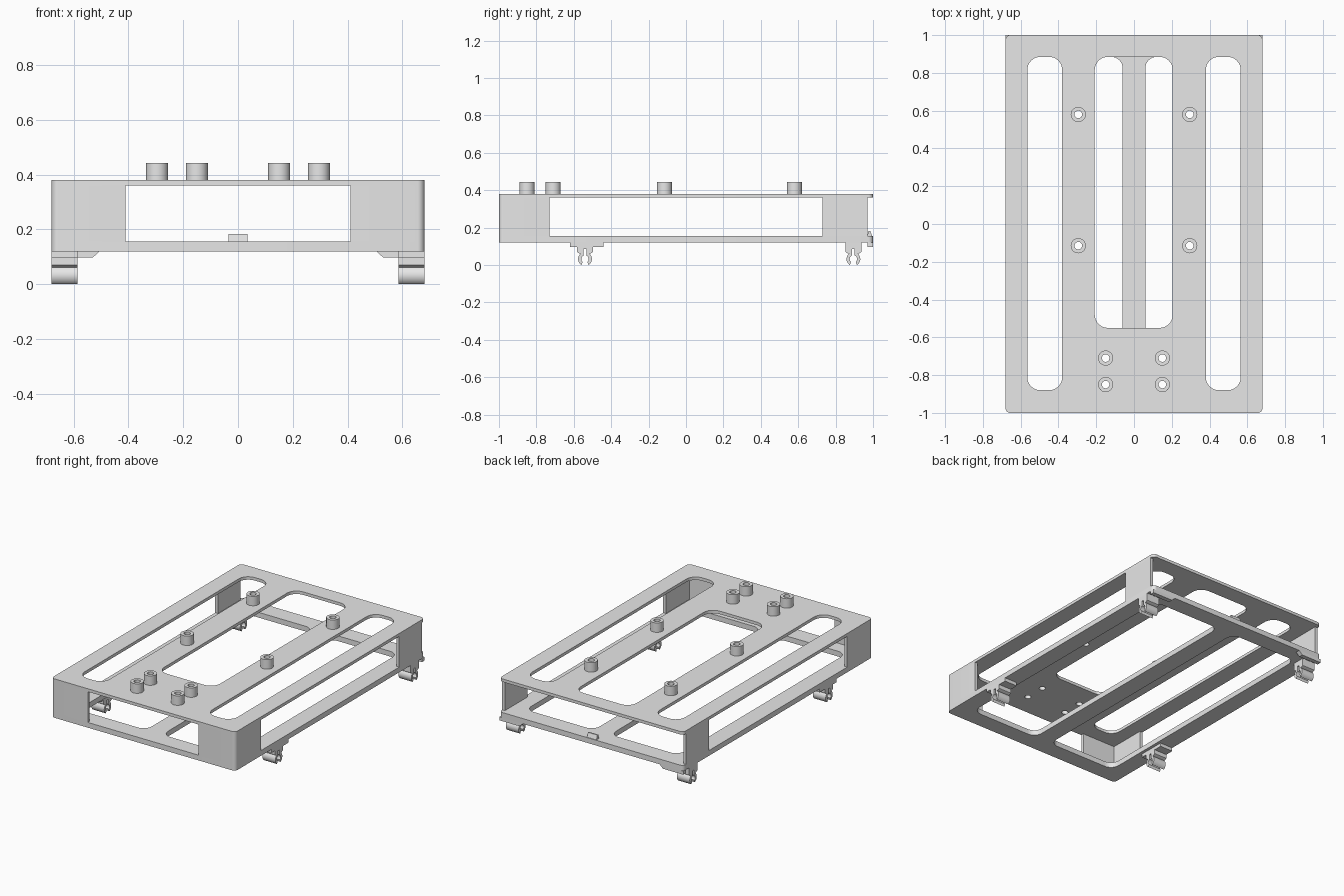
import bpy, bmesh
from math import sin, cos, pi, radians
from mathutils import Matrix

cube = bpy.data.objects.get("Cube")
if cube:
    bpy.data.objects.remove(cube, do_unlink=True)

# Single plain grey
grey = bpy.data.materials.new("plain grey")
grey.use_nodes = True
grey.diffuse_color = (0.8, 0.8, 0.8, 1)
grey.node_tree.nodes["Principled BSDF"].inputs["Base Color"].default_value = (0.8, 0.8, 0.8, 1)

# Local (u, v, depth) to world, by extrusion axis
AXES = {
    "z": Matrix.Identity(4),
    "x": Matrix(((0, 0, 1, 0), (1, 0, 0, 0), (0, 1, 0, 0), (0, 0, 0, 1))),
    "y": Matrix(((1, 0, 0, 0), (0, 0, -1, 0), (0, 1, 0, 0), (0, 0, 0, 1))),
}


def arc(cx, cy, r, start, end, n=8):
    angles = [radians(start + (end - start) * i / n) for i in range(n + 1)]
    return [(cx + r * cos(a), cy + r * sin(a)) for a in angles]


def circle(cx, cy, r):
    return arc(cx, cy, r, 0, 360, 32)[:-1]


def box(x0, x1, y0, y1):
    return [(x0, y0), (x1, y0), (x1, y1), (x0, y1)]


def rounded(x0, x1, y0, y1, r):
    return (arc(x1 - r, y1 - r, r, 0, 90) + arc(x0 + r, y1 - r, r, 90, 180)
            + arc(x0 + r, y0 + r, r, 180, 270) + arc(x1 - r, y0 + r, r, 270, 360))


def mirrored(loop):
    return [(-x, y) for x, y in reversed(loop)]


def extrude(name, loops, low, high, axis="z"):
    """Fill the loops (inner ones become holes) and extrude along an axis."""
    curve = bpy.data.curves.new(name, "CURVE")
    curve.dimensions = "2D"
    curve.fill_mode = "BOTH"
    curve.extrude = (high - low) / 2
    for loop in loops:
        spline = curve.splines.new("POLY")
        spline.points.add(len(loop) - 1)
        for point, (u, v) in zip(spline.points, loop):
            point.co = (u, v, 0, 1)
        spline.use_cyclic_u = True
    helper = bpy.data.objects.new(name + " outline", curve)
    bpy.context.collection.objects.link(helper)
    graph = bpy.context.evaluated_depsgraph_get()
    mesh = bpy.data.meshes.new_from_object(helper.evaluated_get(graph))
    bpy.data.objects.remove(helper, do_unlink=True)
    bpy.data.curves.remove(curve)

    # Depth offset, orientation and clean normals
    offset = (low + high) / 2 * (-1 if axis == "y" else 1)
    mesh.transform(AXES[axis] @ Matrix.Translation((0, 0, offset)))
    bm = bmesh.new()
    bm.from_mesh(mesh)
    bmesh.ops.remove_doubles(bm, verts=bm.verts, dist=0.0001)
    bmesh.ops.recalc_face_normals(bm, faces=bm.faces)
    bm.to_mesh(mesh)
    bm.free()
    mesh.materials.clear()
    mesh.materials.append(grey)
    obj = bpy.data.objects.new(name, mesh)
    bpy.context.collection.objects.link(obj)
    bpy.ops.object.select_all(action="DESELECT")
    obj.select_set(True)
    bpy.context.view_layer.objects.active = obj
    bpy.ops.object.shade_smooth_by_angle(angle=radians(30))
    return obj


BASE, FLOOR, CEIL, TOP = 0.12, 0.155, 0.36, 0.38
W, L = 0.68, 1.0
outline = rounded(-W, W, -L, L, 0.025)

# Top plate with three slots and screw holes
posts = [(s * x, y) for s in (-1, 1)
         for x, y in ((0.295, 0.58), (0.295, -0.115), (0.15, -0.71), (0.15, -0.85))]
side_slot = rounded(0.38, 0.565, -0.88, 0.885, 0.07)
extrude("top_plate",
        [outline, side_slot, mirrored(side_slot), rounded(-0.208, 0.205, -0.55, 0.885, 0.07)]
        + [circle(x, y, 0.02) for x, y in posts], CEIL, TOP)

# Hollow standoffs
for i, (x, y) in enumerate(posts):
    extrude(f"standoff_{i + 1}", [circle(x, y, 0.04), circle(x, y, 0.02)], TOP, 0.443)

# Bottom frame: rim with a centre bar
opening = rounded(0.06, 0.565, -0.885, 0.885, 0.06)
extrude("bottom_frame", [outline, opening, mirrored(opening)], BASE, FLOOR)

# Thin walls: wrapped front corners, plain rear sides
T = 0.02
front_corner = ([(0.41, -L)] + arc(W - 0.025, -L + 0.025, 0.025, 270, 360)
                + [(W, -0.73), (W - T, -0.73), (W - T, -L + T), (0.41, -L + T)])
rear_side = box(W - T, W, 0.73, 0.97)
for side, flip in (("left", False), ("right", True)):
    for part, loop in (("front_corner_wall", front_corner), ("rear_side_wall", rear_side)):
        extrude(f"{side}_{part}", [mirrored(loop) if flip else loop], FLOOR, CEIL)

# Snap clips: split ring hanging from a block, with a keyhole slot
R = 0.037
CZ = R * sin(pi / 3)
half = ([(0.043, BASE), (0.043, 0.07), (0.03, 0.062)]
        + arc(0, CZ, R, 50, -60) + arc(0, CZ, 0.02, -50, 70) + [(0.007, 0.085)])
clip = half + mirrored(half)
for side, x0, x1 in (("left", 0.585, W), ("right", -W, -0.585)):
    for place, y in (("front", -0.54), ("rear", 0.895)):
        extrude(f"{side}_{place}_clip", [[(u + y, v) for u, v in clip]], x0, x1, "x")
    extrude(f"{side}_front_clip_pad", [box(-0.62, -0.44, 0.097, BASE)], x0, x1, "x")

# Rear corner lips with sloped inner ends
lip = [(0.505, BASE), (0.53, 0.097), (W, 0.097), (W, BASE)]
extrude("left_rear_lip", [lip], 0.97, L, "y")
extrude("right_rear_lip", [mirrored(lip)], 0.97, L, "y")

# Small wedge latch on the rear edge
extrude("rear_latch", [[(0.97, FLOOR), (0.995, FLOOR), (0.985, 0.183), (0.975, 0.183)]],
        -0.035, 0.035, "x")
